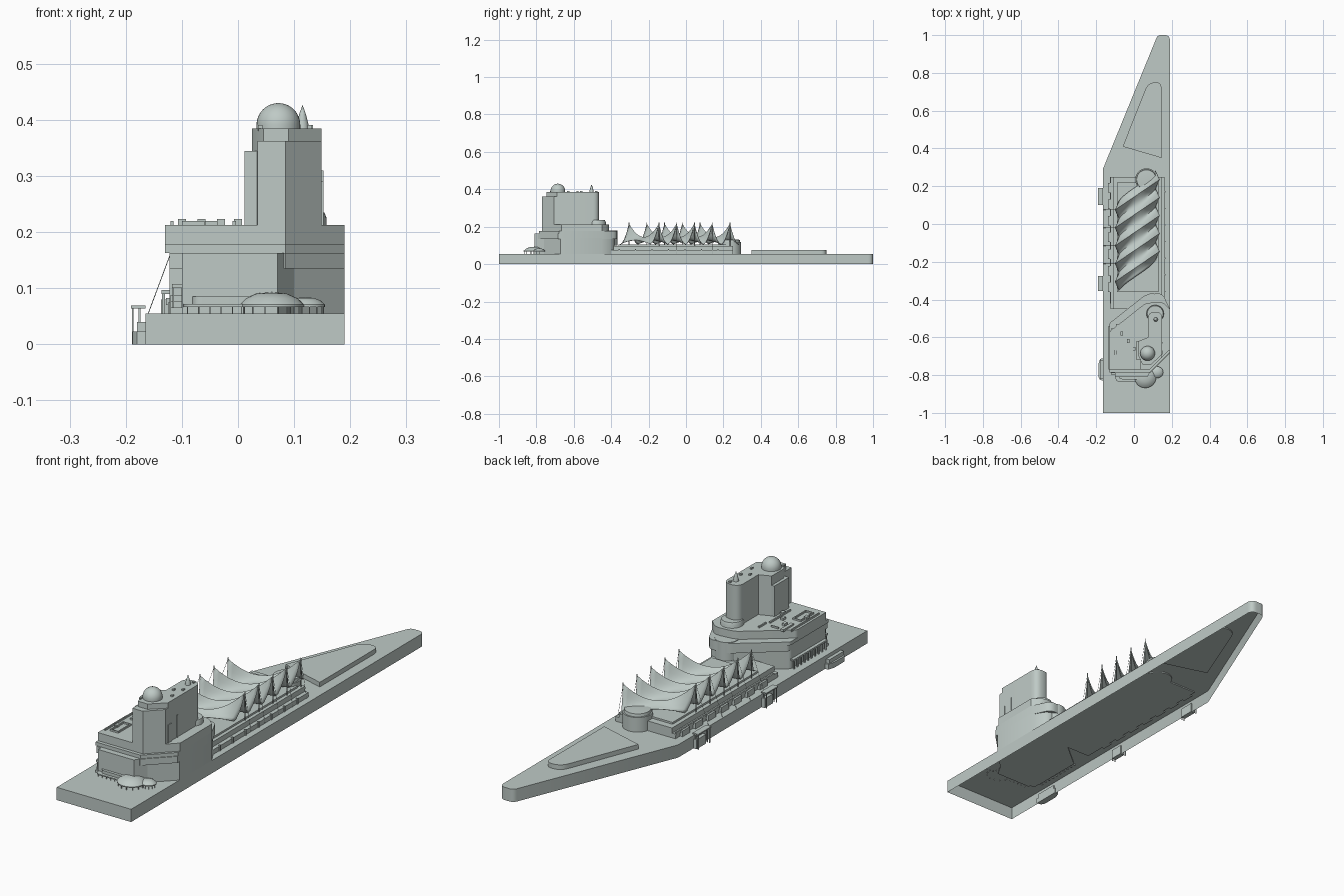
import bpy, bmesh, math
from mathutils import Vector

if "Cube" in bpy.data.objects:
    bpy.data.objects.remove(bpy.data.objects["Cube"])

mat = bpy.data.materials.new("pale grey green")
mat.diffuse_color = (0.52, 0.59, 0.565, 1)
mat.use_nodes = True
mat.node_tree.nodes["Principled BSDF"].inputs["Base Color"].default_value = mat.diffuse_color


def finish(name, bm, smooth=True):
    me = bpy.data.meshes.new(name)
    bm.to_mesh(me)
    bm.free()
    ob = bpy.data.objects.new(name, me)
    me.materials.append(mat)
    bpy.context.collection.objects.link(ob)
    if smooth:
        bpy.ops.object.select_all(action='DESELECT')
        ob.select_set(True)
        bpy.context.view_layer.objects.active = ob
        bpy.ops.object.shade_smooth_by_angle(angle=math.radians(35))
    return ob


def fillet(pts):
    """Outline from (x, y[, corner radius])."""
    out, n = [], len(pts)
    for i, p in enumerate(pts):
        c = Vector(p[:2])
        r = p[2] if len(p) > 2 else 0
        if not r:
            out.append(c)
            continue
        a = c + (Vector(pts[i - 1][:2]) - c).normalized() * r
        b = c + (Vector(pts[(i + 1) % n][:2]) - c).normalized() * r
        for k in range(9):
            t = k / 8
            out.append(a * (1 - t) ** 2 + c * 2 * t * (1 - t) + b * t * t)
    return out


def prism(name, pts, z0, z1, bottom=True):
    bm = bmesh.new()
    pts = fillet(pts)
    lo = [bm.verts.new((p.x, p.y, z0)) for p in pts]
    hi = [bm.verts.new((p.x, p.y, z1)) for p in pts]
    n = len(pts)
    for i in range(n):
        j = (i + 1) % n
        bm.faces.new((lo[i], lo[j], hi[j], hi[i]))
    bm.faces.new(hi)
    if bottom:
        bm.faces.new(lo[::-1])
    bm.normal_update()
    if sum(f.normal.z * f.calc_area() for f in bm.faces if f.verts[0] in hi and f.verts[1] in hi and f.verts[2] in hi) < 0:
        bmesh.ops.reverse_faces(bm, faces=bm.faces[:])
    return finish(name, bm)


def box(name, x0, x1, y0, y1, z0, z1):
    return prism(name, [(x0, y0), (x1, y0), (x1, y1), (x0, y1)], z0, z1)


def lathe(name, x, y, prof, seg=32, sy=1.0):
    """Closed turned shape; prof is (radius, z) from bottom to top."""
    bm = bmesh.new()
    rings = []
    for r, z in prof:
        if r == 0:
            rings.append([bm.verts.new((x, y, z))] * seg)
        else:
            rings.append([bm.verts.new((x + r * math.cos(2 * math.pi * k / seg),
                                        y + sy * r * math.sin(2 * math.pi * k / seg), z)) for k in range(seg)])
    for a, b in zip(rings, rings[1:]):
        for k in range(seg):
            j = (k + 1) % seg
            bm.faces.new(list(dict.fromkeys((a[k], a[j], b[j], b[k]))))
    if prof[0][0]:
        bm.faces.new(rings[0][::-1])
    if prof[-1][0]:
        bm.faces.new(rings[-1])
    return finish(name, bm)


def rod(name, a, b, r=0.001):
    a, b = Vector(a), Vector(b)
    bm = bmesh.new()
    bmesh.ops.create_cone(bm, cap_ends=True, segments=6, radius1=r, radius2=r, depth=(b - a).length)
    bmesh.ops.transform(bm, verts=bm.verts,
                        matrix=(b - a).to_track_quat('Z', 'Y').to_matrix().to_4x4())
    bmesh.ops.translate(bm, verts=bm.verts, vec=(a + b) / 2)
    return finish(name, bm)


# Pier (hollow underneath) and raised bow plate
prism("pier", [(-.165, -1), (.19, -1), (.19, 1, .028), (.125, 1, .018), (-.165, .29)], 0, .055, False)
prism("bow_plate", [(.145, .35), (.145, .75, .03), (.075, .75, .04), (-.06, .41)], .05, .075)

# Long podium with stepped sides
box("podium_lower", -.125, .162, -.45, .25, .05, .075)
box("podium_upper", -.108, .145, -.45, .25, .07, .097)
box("podium_roof", -.09, .13, -.36, .22, .09, .105)
for i in range(7):
    y = -.36 + i * .088
    box("podium_bay", -.137, -.12, y, y + .05, .05, .08)
    box("podium_fin", .158, .166, y, y + .006, .05, .08)
box("podium_rail", -.128, -.122, -.42, .25, .07, .083)

# Round pavilion at the north end of the sails
lathe("pavilion", .066, .235, [(.06, .05), (.06, .118), (.054, .118), (.052, .13), (.0, .134)])

# Fabric roof: five peaks with sagging ridges
NU, NV, PITCH = 14, 8, .095
bm = bmesh.new()
grid = []
for iu in range(NU + 1):
    u = iu / NU
    e = (2 * u - 1) ** 2
    row = []
    for iv in range(5 * NV + 1):
        s = iv / NV
        t = abs((s % 1) - .5) * 2
        ridge, valley = .145 + .072 * e, .128 - .022 * e
        x = -.1 + .235 * u - (2 * u - 1) * .02 * t * e
        y = -.305 + .16 * u + (s - .5) * PITCH
        row.append(bm.verts.new((x, y, valley + (ridge - valley) * (1 - t) ** 1.8)))
    grid.append(row)
for a, b in zip(grid, grid[1:]):
    for k in range(5 * NV):
        bm.faces.new((a[k], b[k], b[k + 1], a[k + 1]))
sail = finish("sail_roof", bm)
sol = sail.modifiers.new("cloth", 'SOLIDIFY')
sol.thickness = .002
for i in range(5):
    yl, yr = -.305 + i * PITCH, -.145 + i * PITCH
    for x, y, xo in ((-.1, yl, -.16), (.135, yr, .164)):
        rod("mast", (x, y, .09), (x, y, .222), .002)
        rod("guy_wire", (x, y, .216), (xo, y, .055), .0007)

# Main building: stacked tiers with a chamfered south east corner
def tier(name, w, s, n, z0, z1):
    prism(name, [(w, s), (.085, s), (.19, s + .105), (.19, -.45), (.15, n + .01, .03), (.06, n, .02),
                 (w, n - .15, .01)], z0, z1)


tier("hall_base", -.122, -.775, -.39, .05, .14)
tier("hall_ledge", -.122, -.79, -.375, .135, .163)
tier("hall_band", -.13, -.785, -.375, .163, .178)
tier("hall_upper", -.13, -.77, -.42, .178, .213)
prism("south_bay", [(-.1, -.81), (.07, -.81), (.1, -.76), (-.1, -.76)], .05, .163)

# Roof fittings
for x0, x1, y0, y1 in ((-.1, -.095, -.73, -.64), (-.065, -.06, -.73, -.64), (-.1, -.06, -.73, -.725),
                       (-.1, -.06, -.645, -.64), (-.095, -.08, -.6, -.53), (-.065, -.03, -.54, -.535),
                       (-.01, -.004, -.7, -.56), (-.12, -.115, -.74, -.55), (0, .006, -.55, -.5)):
    box("roof_kerb", x0, x1, y0, y1, .21, .22)
for x, y in ((-.1, -.68), (-.065, -.58), (-.03, -.62), (0, -.66)):
    box("roof_vent", x - .007, x + .007, y - .01, y + .01, .21, .223)

# Tower with rounded north end, front slab and west shoulder
prism("tower", [(.025, -.70), (.045, -.745), (.09, -.745), (.149, -.69), (.149, -.465, .035), (.075, -.465, .035),
                (.075, -.6), (.025, -.62)], .2, .385)
prism("tower_front", [(.035, -.77), (.085, -.77), (.149, -.706), (.149, -.66), (.035, -.66)], .2, .362)
box("tower_shoulder", .012, .06, -.72, -.62, .2, .345)
lathe("tower_foot_drum", .112, -.475, [(.046, .14), (.046, .225), (.042, .235), (0, .235)])
lathe("terrace_drum", .095, -.415, [(.048, .1), (.048, .18), (0, .18)])
box("tower_slot", .148, .152, -.632, -.626, .213, .31)
box("tower_slot", .148, .152, -.69, -.67, .213, .29)

# Tower roof: dome, fin and vents
R = .039
lathe("dome", .072, -.685, [(R, .38), (R, .391)] +
      [(R * math.cos(a), .391 + R * math.sin(a)) for a in [k * math.pi / 20 for k in range(1, 10)]] + [(0, .43)])
lathe("roof_cone", .115, -.505, [(.012, .38), (.01, .395), (.006, .41), (0, .427)], 12)
for x, y in ((.13, -.56), (.128, -.63), (.1, -.58), (.125, -.48), (.04, -.72)):
    box("tower_vent", x - .004, x + .004, y - .006, y + .006, .38, .391)

# Entrance canopies on thin columns
for x, y, r, sy, top in ((.06, -.81, .058, 1.0, .093), (.12, -.785, .035, .9, .084)):
    lathe("canopy_shell", x, y, [(r, .067), (r, .071), (r * .8, .071 + (top - .071) * .5),
                                 (r * .45, .071 + (top - .071) * .9), (0, top)], 24, sy)
    for k in range(8):
        a = math.pi + k * math.pi / 7
        rod("canopy_column", (x + .93 * r * math.cos(a), y + sy * .93 * r * math.sin(a), .05),
            (x + .93 * r * math.cos(a), y + sy * .93 * r * math.sin(a), .069), .0012)
prism("canopy_long", [(-.097, -.77), (-.097, -.835, .02), (.03, -.835), (.03, -.77)], .067, .072)
prism("canopy_long_top", [(-.082, -.77), (-.082, -.822, .02), (.03, -.822), (.03, -.77)], .072, .085)
for k in range(6):
    rod("canopy_column", (-.09 + k * .02, -.825, .05), (-.09 + k * .02, -.825, .069), .0012)

# West colonnade and stairs
box("west_walk_roof", -.136, -.12, -.77, -.54, .09, .097)
for k in range(10):
    y = -.765 + k * .024
    box("west_pillar", -.135, -.13, y, y + .005, .05, .092)
for k in range(5):
    box("stair", -.12, -.1, -.80 + k * .008, -.75, .05 + k * .011, .066 + k * .011)
box("gate_roof", -.118, -.098, -.8, -.78, .1, .108)
for x in (-.117, -.101):
    box("gate_post", x, x + .003, -.795, -.79, .05, .102)

# Small landings on the west side of the pier
for y0, y1 in ((.1, .19), (-.355, -.275)):
    box("landing_roof", -.191, -.165, y0, y1, .064, .069)
    box("landing_step", -.18, -.16, y0 + .02, y1 - .005, 0, .04)
    for y in (y0 + .004, y1 - .008):
        for x in (-.189, -.177):
            box("landing_post", x, x + .003, y, y + .004, 0, .066)
prism("south_landing", [(-.16, -.83), (-.16, -.71), (-.18, -.715), (-.188, -.74), (-.188, -.81), (-.18, -.825)], 0, .023)
box("south_landing_block", -.18, -.16, -.82, -.72, .02, .04)
